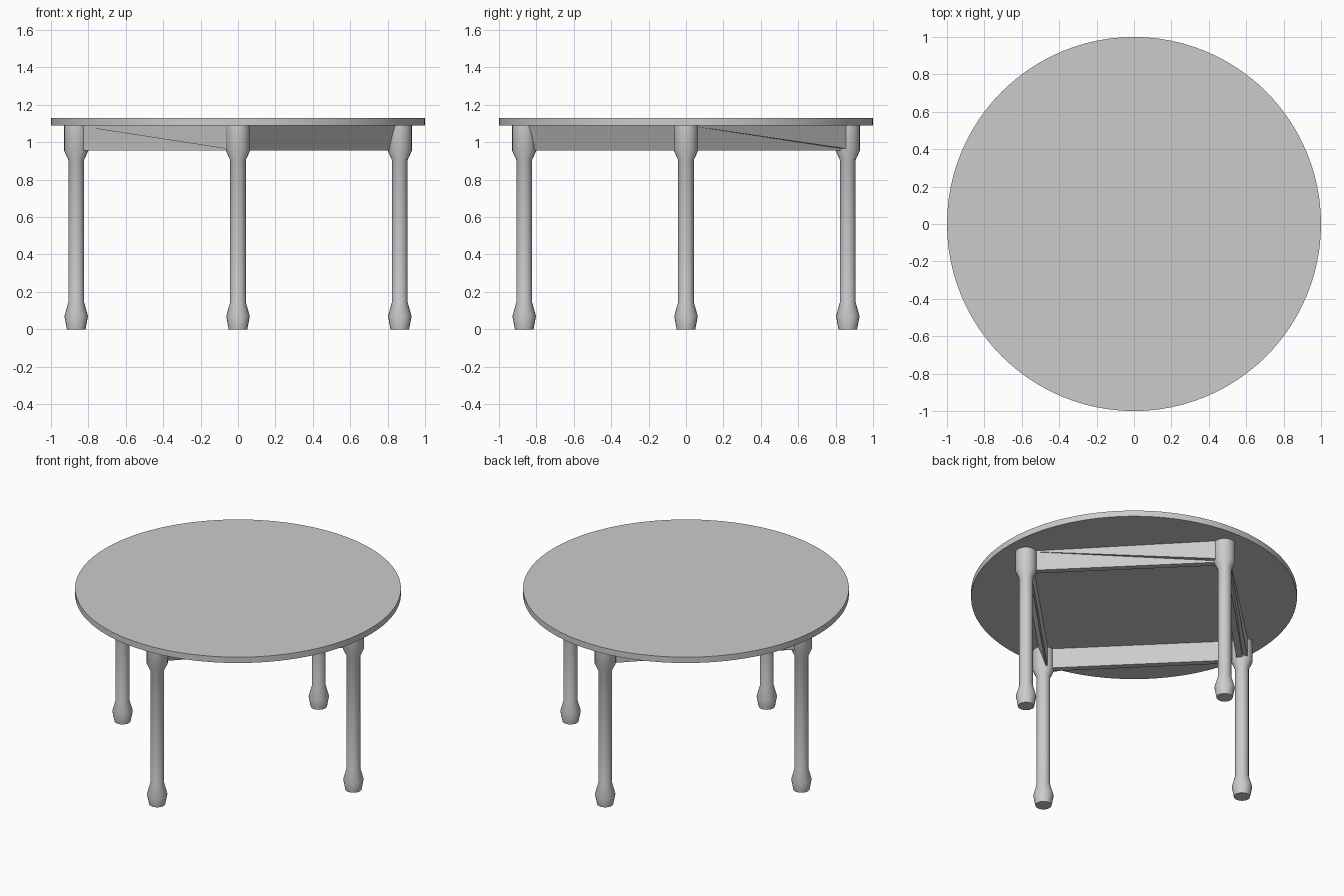
import bpy, bmesh
from math import pi, cos, sin, radians
from mathutils import Vector, Matrix

if "Cube" in bpy.data.objects:
    bpy.data.objects.remove(bpy.data.objects["Cube"], do_unlink=True)

grey = bpy.data.materials.new("plain_grey")
grey.use_nodes = True
COLOUR = (0.6, 0.6, 0.6, 1)
grey.diffuse_color = COLOUR
grey.node_tree.nodes["Principled BSDF"].inputs["Base Color"].default_value = COLOUR

LEG_RADIUS = 0.865
APRON_LOW, TOP_LOW, TOP_HIGH = 0.955, 1.09, 1.13


def make_object(name, bm, smooth=False):
    bmesh.ops.recalc_face_normals(bm, faces=bm.faces)
    mesh = bpy.data.meshes.new(name)
    bm.to_mesh(mesh)
    bm.free()
    mesh.materials.append(grey)
    obj = bpy.data.objects.new(name, mesh)
    bpy.context.collection.objects.link(obj)
    if smooth:
        bpy.ops.object.select_all(action="DESELECT")
        obj.select_set(True)
        bpy.context.view_layer.objects.active = obj
        bpy.ops.object.shade_smooth_by_angle(angle=radians(35))
    return obj


def lathe(name, profile, centre, sides):
    """Closed solid of revolution from (radius, height) pairs."""
    bm = bmesh.new()
    rings = [[bm.verts.new((centre.x + r * cos(2 * pi * i / sides),
                            centre.y + r * sin(2 * pi * i / sides), z))
              for i in range(sides)] for r, z in profile]
    for low, high in zip(rings, rings[1:]):
        for i in range(sides):
            j = (i + 1) % sides
            bm.faces.new((low[i], low[j], high[j], high[i]))
    bm.faces.new(rings[0][::-1])
    bm.faces.new(rings[-1])
    return make_object(name, bm, smooth=True)


def hull(name, points):
    """Convex solid around the given points."""
    bm = bmesh.new()
    for p in points:
        bm.verts.new(p)
    bmesh.ops.convex_hull(bm, input=bm.verts)
    bmesh.ops.dissolve_limit(bm, angle_limit=0.01, verts=bm.verts, edges=bm.edges)
    return make_object(name, bm)


# Round table top
lathe("table_top", [(1, TOP_LOW), (1, TOP_HIGH)], Vector(), 96)

# Turned legs
leg_profile = [(0.05, 0), (0.063, 0.07), (0.042, 0.145), (0.042, 0.905),
               (0.065, 0.955), (0.065, TOP_LOW)]
leg_spots = {"left": 0, "back": 90, "right": 180, "front": 270}
for side, angle in leg_spots.items():
    spot = Matrix.Rotation(radians(angle), 3, "Z") @ Vector((LEG_RADIUS, 0, 0))
    lathe(side + "_leg", leg_profile, spot, 20)

# Aprons between neighbouring legs
for side, angle in {"back_left": 0, "back_right": 90,
                    "front_right": 180, "front_left": 270}.items():
    turn = Matrix.Rotation(radians(angle), 3, "Z")
    start = turn @ Vector((LEG_RADIUS, 0, 0))
    end = turn @ Vector((0, LEG_RADIUS, 0))
    out = (start + end).normalized()

    def at(base, offset, z):
        return base + out * offset + Vector((0, 0, z))

    tilted = side == "front_left"
    low_out, high_out = (-0.02, 0.025) if tilted else (0.01, 0.01)
    hull(side + "_apron", [at(b, o, z) for b in (start, end) for o, z in (
        (-0.03, APRON_LOW), (low_out, APRON_LOW),
        (-0.03, TOP_LOW), (high_out, TOP_LOW))])
    # Raised triangular half of the outer face
    if not tilted:
        hull(side + "_apron_wedge", [
            at(start, 0, TOP_LOW), at(start, 0.012, TOP_LOW),
            at(end, 0, TOP_LOW), at(end, 0.04, TOP_LOW),
            at(end, 0, APRON_LOW + 0.005), at(end, 0.04, APRON_LOW + 0.005)])
